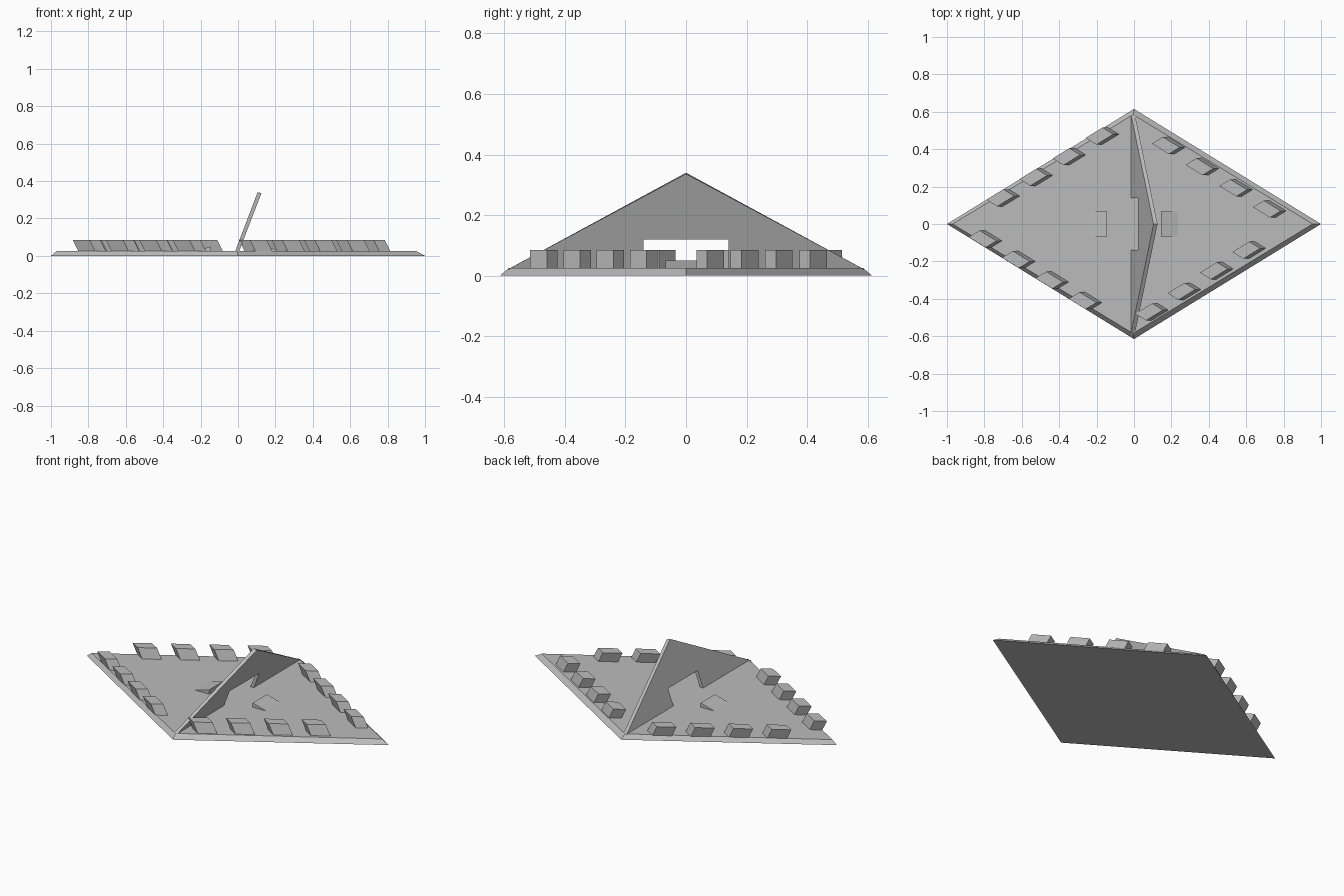
import bpy
import bmesh
from mathutils import Vector

cube = bpy.data.objects.get("Cube")
if cube:
    bpy.data.objects.remove(cube, do_unlink=True)

grey = bpy.data.materials.new("plain grey")
grey.use_nodes = True
COLOUR = (0.5, 0.5, 0.5, 1)
grey.diffuse_color = COLOUR
grey.node_tree.nodes["Principled BSDF"].inputs["Base Color"].default_value = COLOUR


def loft(name, lower, upper):
    """Closed flat-faced solid between two matching outlines."""
    bm = bmesh.new()
    a = [bm.verts.new(p) for p in lower]
    b = [bm.verts.new(p) for p in upper]
    n = len(a)
    bm.faces.new(a[::-1])
    bm.faces.new(b)
    for i in range(n):
        j = (i + 1) % n
        bm.faces.new((a[i], a[j], b[j], b[i]))
    bmesh.ops.recalc_face_normals(bm, faces=bm.faces)
    mesh = bpy.data.meshes.new(name)
    bm.to_mesh(mesh)
    bm.free()
    mesh.materials.append(grey)
    obj = bpy.data.objects.new(name, mesh)
    bpy.context.collection.objects.link(obj)
    return obj


TOP = 0.025      # deck height
HALF = 0.615     # half depth of the diamond

# Diamond deck with sloping rim
loft("deck",
     [(-1, 0, 0), (0, -HALF, 0), (1, 0, 0), (0, HALF, 0)],
     [(-0.97, 0, TOP), (-0.005, -0.585, TOP), (0.955, 0, TOP), (-0.005, 0.585, TOP)])

# Leaning triangular wall with a doorway
LEAN = 0.38
half_profile = [(0.59, 0.02), (0.14, 0.02), (0.14, 0.12)]
profile = half_profile + [(-y, z) for y, z in reversed(half_profile)] + [(0, 0.34)]


def wall_side(offset, drop):
    return [(offset + LEAN * (z - TOP), y, z - (drop if z > 0.2 else 0)) for y, z in profile]


loft("wall", wall_side(-0.015, 0), wall_side(0.006, 0.004))

# Small ramps either side of the doorway
for side, label in ((-1, "right"), (1, "left")):
    def ramp_edge(y):
        return [(side * 0.145, y, TOP - 0.005), (side * 0.145, y, 0.05),
                (side * 0.235, y, TOP), (side * 0.235, y, TOP - 0.005)]
    loft("ramp_" + label, ramp_edge(-0.068), ramp_edge(0.068))

# Slanted battlement blocks: first and last centre of each row of four
rows = {
    "front_right": ((-0.78, -0.08), (-0.245, -0.41)),
    "back_right": ((-0.685, 0.14), (-0.155, 0.47)),
    "front_left": ((0.11, -0.47), (0.63, -0.14)),
    "back_left": ((0.2, 0.42), (0.74, 0.08)),
}
SHEAR = Vector((-0.03, 0, 0.06))
for label, (first, last) in rows.items():
    start, end = Vector((*first, TOP)), Vector((*last, TOP))
    along = Vector((1, HALF if end.y > start.y else -HALF, 0)).normalized()
    across = Vector((along.x, -along.y, 0))
    u, v = along * 0.053, across * 0.034
    for i in range(4):
        c = start.lerp(end, i / 3)
        base = [c - u - v, c + u - v, c + u + v, c - u + v]
        loft(f"block_{label}_{i + 1}", base, [p + SHEAR for p in base])
